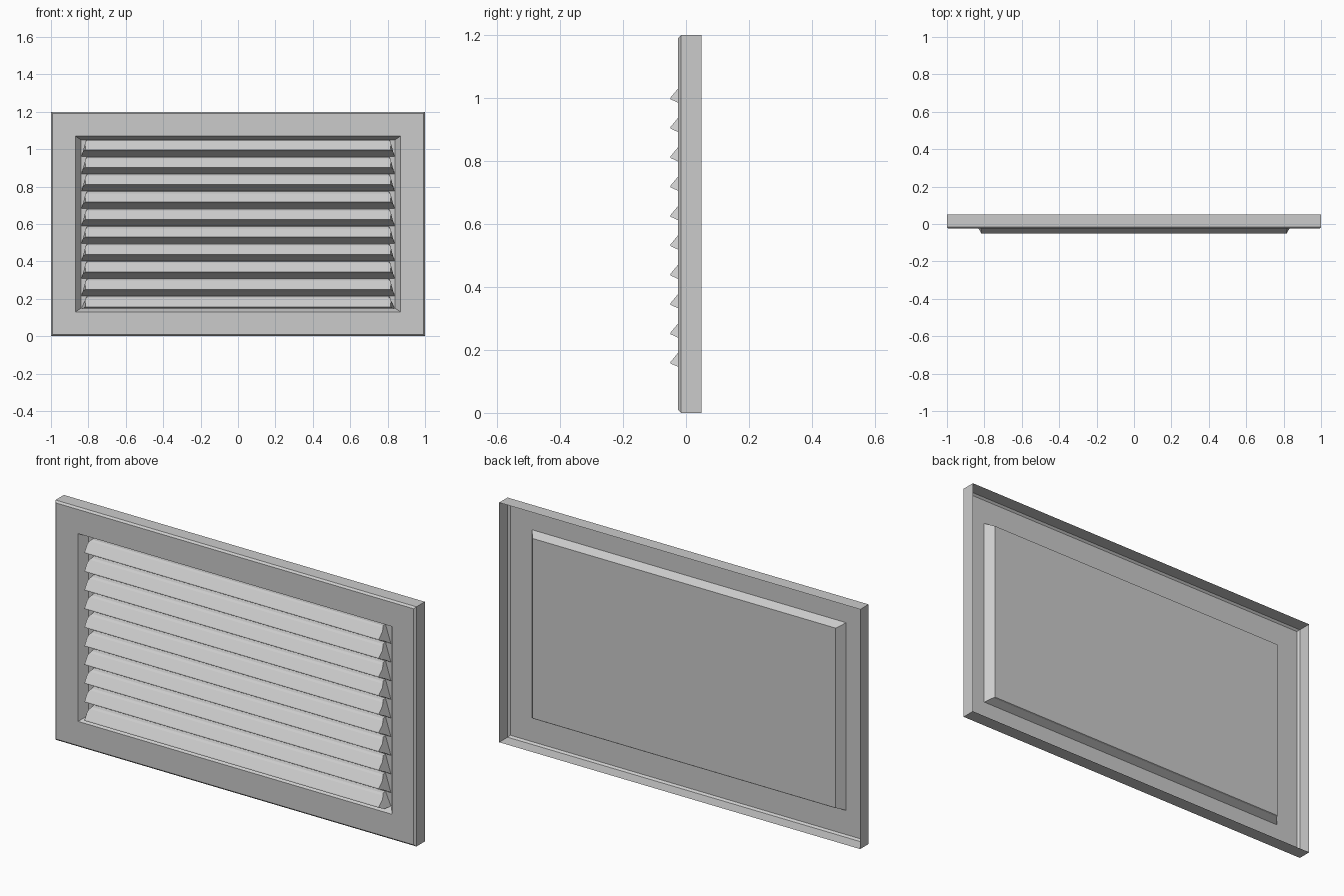
import bpy, bmesh

if "Cube" in bpy.data.objects:
    bpy.data.objects.remove(bpy.data.objects["Cube"])


def finish(name, bm):
    bmesh.ops.recalc_face_normals(bm, faces=bm.faces)
    me = bpy.data.meshes.new(name)
    bm.to_mesh(me)
    bm.free()
    ob = bpy.data.objects.new(name, me)
    bpy.context.collection.objects.link(ob)
    return ob


def frame():
    # folded sheet: open-backed rim, bevel, front face, sloped inner flange
    rings = [(0.05, 1.0, 0.0), (-0.016, 1.0, 0.0), (-0.025, 0.991, 0.009),
             (-0.025, 0.87, 0.13), (0.015, 0.84, 0.15)]   # y, half width, z inset
    bm = bmesh.new()
    loops = []
    for y, w, i in rings:
        loops.append([bm.verts.new((x, y, z)) for x, z in
                      ((-w, i), (w, i), (w, 1.2 - i), (-w, 1.2 - i))])
    for a, b in zip(loops, loops[1:]):
        for k in range(4):
            n = (k + 1) % 4
            bm.faces.new((a[k], a[n], b[n], b[k]))
    return finish("frame", bm)


def back_panel():
    bm = bmesh.new()
    bm.faces.new([bm.verts.new((x, 0.015, z)) for x, z in
                  ((-0.84, 0.15), (0.84, 0.15), (0.84, 1.05), (-0.84, 1.05))])
    return finish("back_panel", bm)


def slat(index, z0):
    # profile rows: y, z from tip, half length (ends taper towards the tip)
    rows = [(0.013, 0.054, 0.808), (-0.004, 0.051, 0.806), (-0.014, 0.044, 0.813),
            (-0.025, 0.031, 0.818), (-0.049, 0.002, 0.815), (-0.05, -0.003, 0.817),
            (-0.026, -0.014, 0.83), (0.013, -0.038, 0.838)]
    bm = bmesh.new()
    left, right = [], []
    for y, dz, w in rows:
        z = min(max(z0 + dz, 0.147), 1.05)
        left.append(bm.verts.new((-w, y, z)))
        right.append(bm.verts.new((w, y, z)))
    for k in range(len(rows) - 1):
        bm.faces.new((left[k], right[k], right[k + 1], left[k + 1]))
    bm.faces.new(left)
    bm.faces.new(right)
    return finish(f"slat_{index + 1}", bm)


frame()
back_panel()
for i in range(10):
    slat(i, 0.16 + i * 0.0933)
